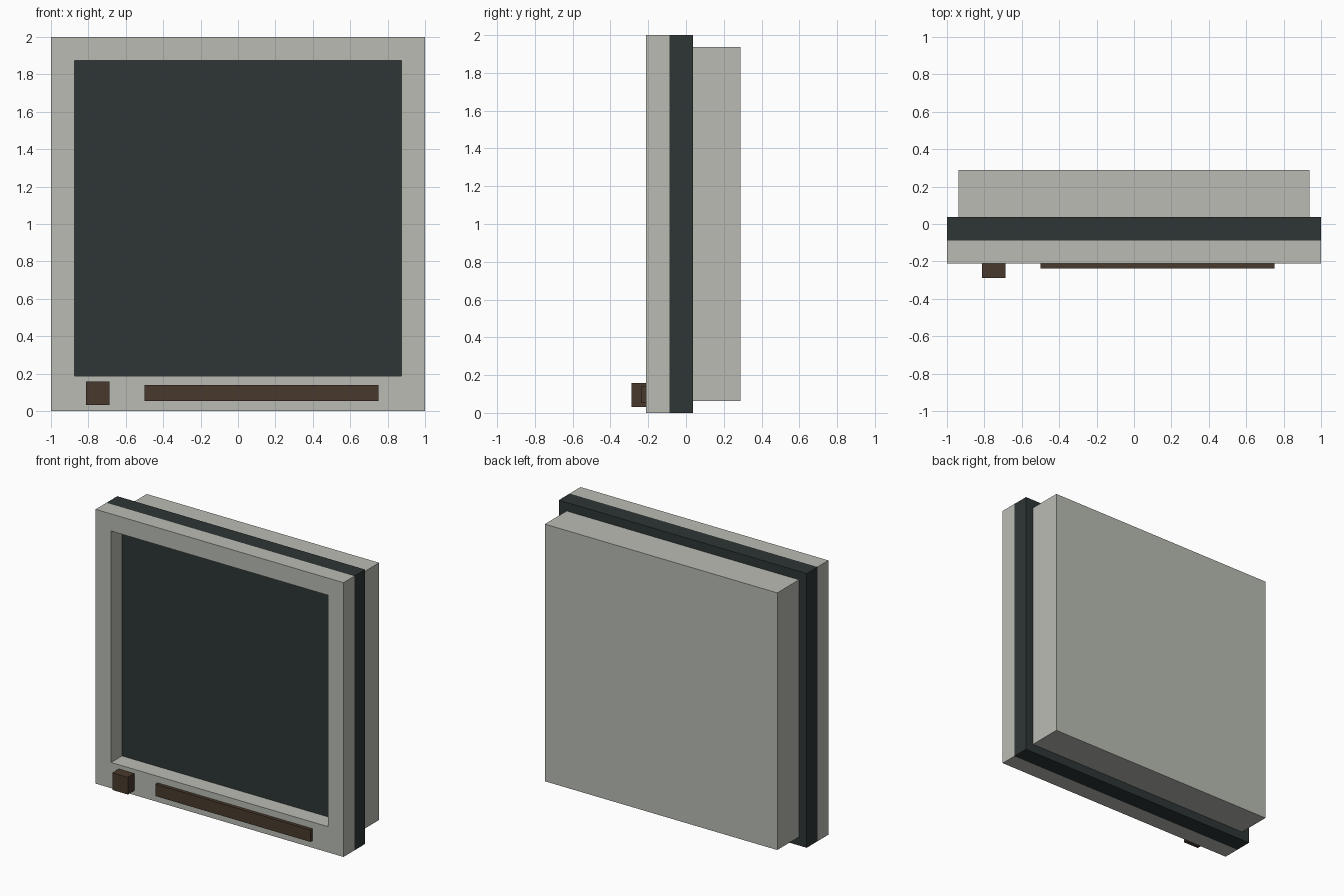
import bpy, bmesh

if "Cube" in bpy.data.objects:
    bpy.data.objects.remove(bpy.data.objects["Cube"])


def material(name, color):
    m = bpy.data.materials.new(name)
    m.diffuse_color = (*color, 1.0)
    m.use_nodes = True
    m.node_tree.nodes["Principled BSDF"].inputs["Base Color"].default_value = m.diffuse_color
    return m


light = material("light_grey", (0.485, 0.50, 0.45))
dark = material("dark_slate", (0.027, 0.037, 0.036))
brown = material("dark_brown", (0.066, 0.042, 0.026))


def finish(name, bm, mat):
    bmesh.ops.recalc_face_normals(bm, faces=bm.faces)
    mesh = bpy.data.meshes.new(name)
    bm.to_mesh(mesh)
    bm.free()
    mesh.materials.append(mat)
    obj = bpy.data.objects.new(name, mesh)
    bpy.context.collection.objects.link(obj)
    return obj


def box(name, x, y, z, mat):
    """Box given as (min, max) ranges on each axis."""
    bm = bmesh.new()
    bmesh.ops.create_cube(bm, size=1.0)
    for v in bm.verts:
        v.co = [r[0] if c < 0 else r[1] for c, r in zip(v.co, (x, y, z))]
    return finish(name, bm, mat)


def frame(name, outer, inner, y, mat):
    """Rectangular ring; outer and inner are (x0, x1, z0, z1)."""
    bm = bmesh.new()

    def loop(r, depth):
        x0, x1, z0, z1 = r
        return [bm.verts.new((px, depth, pz))
                for px, pz in ((x0, z0), (x1, z0), (x1, z1), (x0, z1))]

    # Loops run around the cross-section of the ring
    loops = [loop(outer, y[0]), loop(outer, y[1]), loop(inner, y[1]), loop(inner, y[0])]
    for a, b in zip(loops, loops[1:] + loops[:1]):
        for i in range(4):
            j = (i + 1) % 4
            bm.faces.new((a[i], a[j], b[j], b[i]))
    return finish(name, bm, mat)


# Front bezel around the recessed screen
frame("bezel", (-1, 1, 0, 2), (-0.875, 0.875, 0.1875, 1.875), (-0.2125, -0.0875), light)

# Dark screen slab, as wide and tall as the bezel
box("screen", (-1, 1), (-0.0875, 0.0375), (0, 2), dark)

# Rear housing
box("rear_housing", (-0.9375, 0.9375), (0.0375, 0.2875), (0.0625, 1.9375), light)

# Controls on the lower bezel
box("knob", (-0.8125, -0.6875), (-0.2875, -0.2125), (0.0325, 0.1575), brown)
box("control_strip", (-0.5, 0.75), (-0.2375, -0.2125), (0.0525, 0.14), brown)
